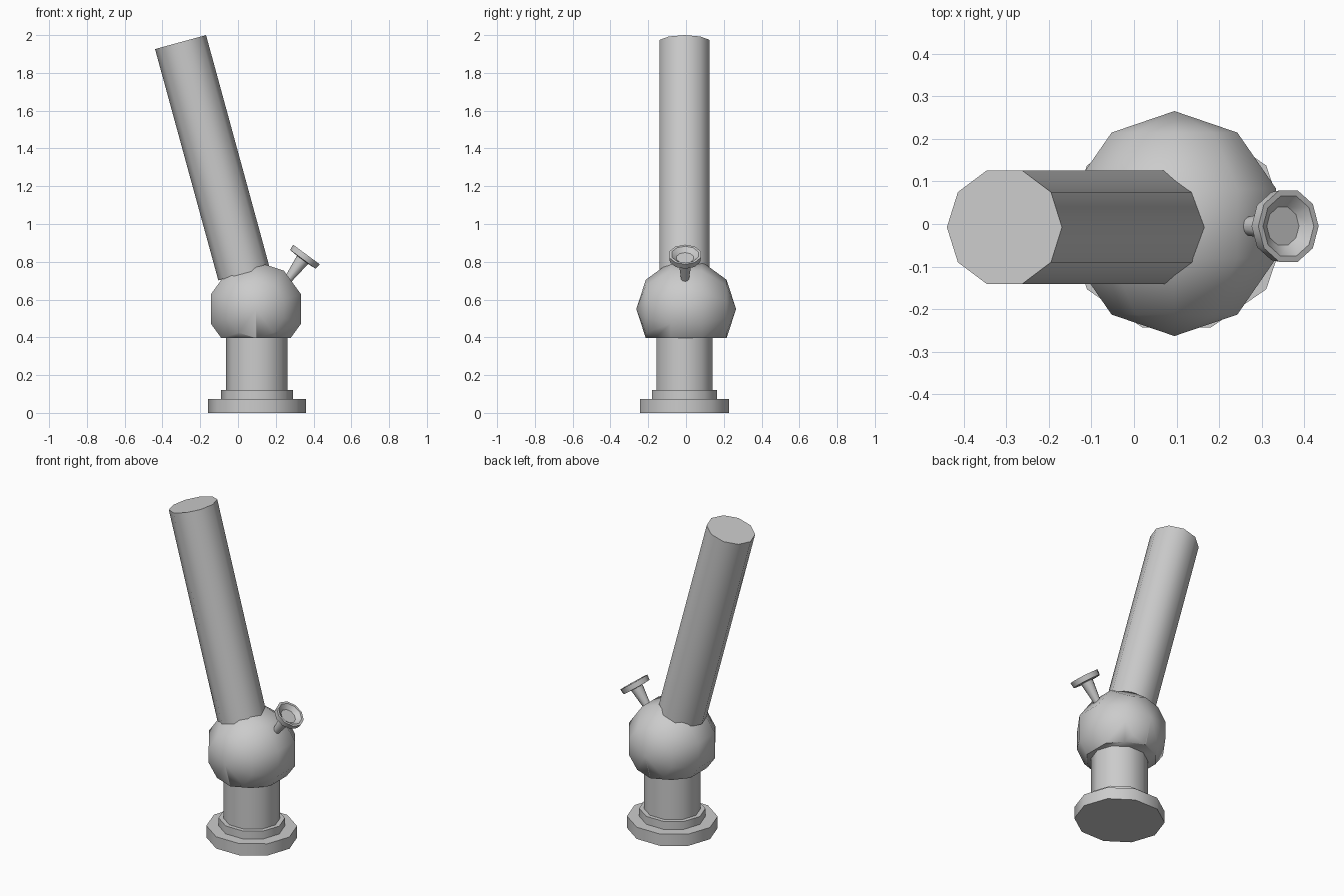
import bpy, bmesh
from math import sin, cos, pi, radians
from mathutils import Matrix, Vector

if "Cube" in bpy.data.objects:
    bpy.data.objects.remove(bpy.data.objects["Cube"])

SIDES = 10


def lathe(name, profile, matrix, phase=0.0, cut_z=None):
    """Revolve (radius, height) points into a closed ten-sided solid."""
    bm = bmesh.new()
    rings = [[bm.verts.new((r * cos(phase + 2 * pi * i / SIDES),
                            r * sin(phase + 2 * pi * i / SIDES), z))
              for i in range(SIDES)] for r, z in profile]
    for a, b in zip(rings, rings[1:]):
        for i in range(SIDES):
            j = (i + 1) % SIDES
            bm.faces.new((a[i], a[j], b[j], b[i]))
    bm.faces.new(rings[0][::-1])
    bm.faces.new(rings[-1])
    bmesh.ops.remove_doubles(bm, verts=bm.verts, dist=1e-5)
    bm.transform(matrix)
    if cut_z is not None:
        geom = bm.verts[:] + bm.edges[:] + bm.faces[:]
        cut = bmesh.ops.bisect_plane(bm, geom=geom, plane_co=(0, 0, cut_z),
                                     plane_no=(0, 0, 1), clear_inner=True)
        edges = [e for e in cut["geom_cut"] if isinstance(e, bmesh.types.BMEdge)]
        bmesh.ops.contextual_create(bm, geom=edges)
    bmesh.ops.recalc_face_normals(bm, faces=bm.faces)
    mesh = bpy.data.meshes.new(name)
    bm.to_mesh(mesh)
    bm.free()
    obj = bpy.data.objects.new(name, mesh)
    bpy.context.collection.objects.link(obj)
    bpy.ops.object.select_all(action='DESELECT')
    obj.select_set(True)
    bpy.context.view_layer.objects.active = obj
    bpy.ops.object.shade_smooth_by_angle(angle=radians(40))
    return obj


def place(x, y, z, angle=0, axis='Y'):
    return Matrix.Translation((x, y, z)) @ Matrix.Rotation(radians(angle), 4, axis)


# Stepped base and lower neck, slightly oval
oval = Matrix.Diagonal((1, 0.95, 1, 1))
lathe("base_and_neck", [(0.26, 0), (0.26, 0.073), (0.19, 0.073), (0.19, 0.122),
                        (0.163, 0.122), (0.163, 0.41)],
      place(0.10, -0.008, 0) @ oval)

# Round chamber: low-poly sphere with its poles front and back, flat underneath
R = 0.264
arc = [(R * sin(pi * k / 5), -R * cos(pi * k / 5)) for k in range(1, 5)]
fan = [(1e-6, -R)] + arc + [(1e-6, R)]
lathe("chamber", fan, place(0.095, 0.001, 0.55, 90, 'X'),
      phase=radians(18), cut_z=0.396)

# Long leaning tube
lathe("tube", [(0.14, 0), (0.14, 1.27)], place(0.031, -0.0075, 0.738, -15.3))

# Tilted bowl with hollow dish and tapered stem
lathe("bowl", [(0.018, -0.19), (0.037, -0.035), (0.084, -0.032), (0.088, 0),
               (0.074, 0), (0.047, -0.022)],
      place(0.3625, -0.005, 0.8385, 36.4))
